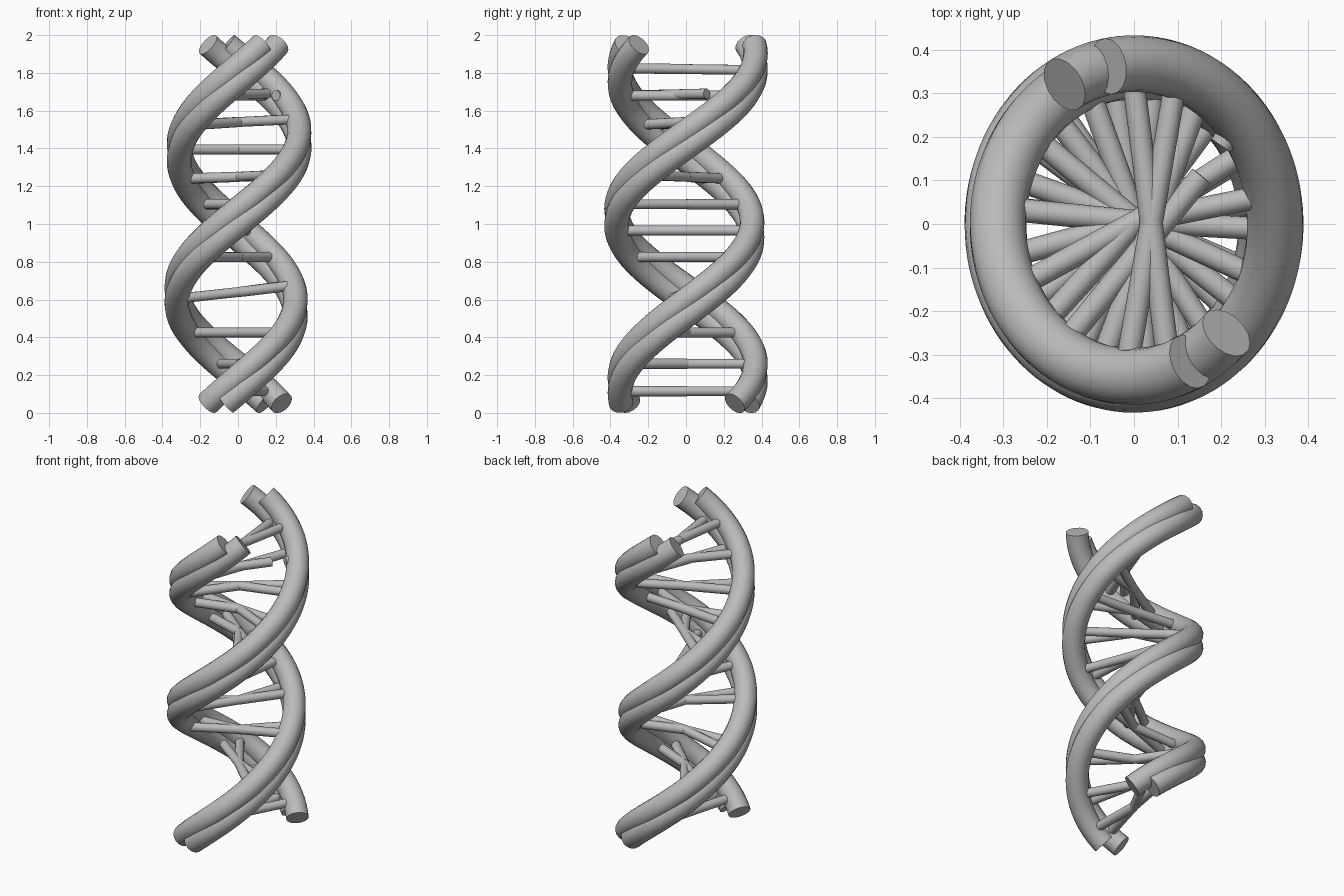
import bpy
from math import sin, cos, radians
from mathutils import Vector

cube = bpy.data.objects.get("Cube")
if cube:
    bpy.data.objects.remove(cube, do_unlink=True)

# Single plain grey
grey = bpy.data.materials.new("plain grey")
grey.use_nodes = True
COLOUR = (0.5, 0.5, 0.5, 1)
grey.diffuse_color = COLOUR
grey.node_tree.nodes["Principled BSDF"].inputs["Base Color"].default_value = COLOUR

Z0, Z1, TURN = 0.05, 1.95, 416
TUBE_R, ROD_R = 0.065, 0.027
# Backbone ellipses: centre x, x radius, y radius, mean start angle
FRONT = (-0.004, 0.308, 0.35, 249)
BACK = (0.0, 0.324, 0.368, 54)
PAIR = (("leading", 9.5), ("trailing", -9.5))


def helix(strand, z, shift=0):
    cx, rx, ry, start = strand
    a = radians(start + shift + TURN * (z - Z0) / (Z1 - Z0))
    return Vector((cx + rx * cos(a), ry * sin(a), z))


def tube(name, points, radius):
    """Round capped tube swept along points, converted to a mesh."""
    curve = bpy.data.curves.new(name, "CURVE")
    curve.dimensions = "3D"
    curve.bevel_depth = radius
    curve.bevel_resolution = 6
    curve.use_fill_caps = True
    spline = curve.splines.new("POLY")
    spline.points.add(len(points) - 1)
    for p, co in zip(spline.points, points):
        p.co = (*co, 1)
    obj = bpy.data.objects.new(name, curve)
    bpy.context.collection.objects.link(obj)
    bpy.ops.object.select_all(action="DESELECT")
    obj.select_set(True)
    bpy.context.view_layer.objects.active = obj
    bpy.ops.object.convert(target="MESH")
    obj = bpy.context.object
    obj.data.materials.clear()
    obj.data.materials.append(grey)
    bpy.ops.object.shade_smooth_by_angle(angle=radians(40))


# Two backbones, each a pair of overlapping helical tubes
STEPS = 120
for label, strand in (("front", FRONT), ("back", BACK)):
    for side, shift in PAIR:
        path = [helix(strand, Z0 + (Z1 - Z0) * i / STEPS, shift) for i in range(STEPS + 1)]
        tube(f"{label}_{side}_strand", path, TUBE_R)

# Rungs: height, and rise from the front strand end to the back strand end.
# Each rung is two rods crossing at the middle, one for each tube of the pair.
RUNGS = [(0.115, 0), (0.26, 0), (0.425, 0), (0.64, -0.07), (0.825, 0), (0.965, 0),
         (1.105, 0), (1.25, 0.02), (1.395, 0), (1.54, 0.03), (1.82, -0.01)]
for i, (z, rise) in enumerate(RUNGS):
    for side, shift in PAIR:
        a, b = helix(FRONT, z, shift), helix(BACK, z, shift)
        a.z -= rise / 2
        b.z += rise / 2
        middle = (a + b) / 2 if z > 1.6 else Vector((0.005, 0.005, z))
        tube(f"rung_{i + 1}_{side}_front_half", [a, middle], ROD_R)
        tube(f"rung_{i + 1}_{side}_back_half", [middle, b], ROD_R - 0.001)

# Rung with one whole rod and one broken rod that leaves a gap
z = 1.68
lead, trail = PAIR[0][1], PAIR[1][1]
tube("broken_rung_whole_rod", [helix(FRONT, z, lead), helix(BACK, z, lead)], ROD_R)
tube("broken_rung_long_piece", [helix(FRONT, z, trail), Vector((0.155, 0.11, z + 0.01))], ROD_R)
tube("broken_rung_stub", [Vector((0.2, 0.18, z)), helix(BACK, z, trail)], ROD_R)
